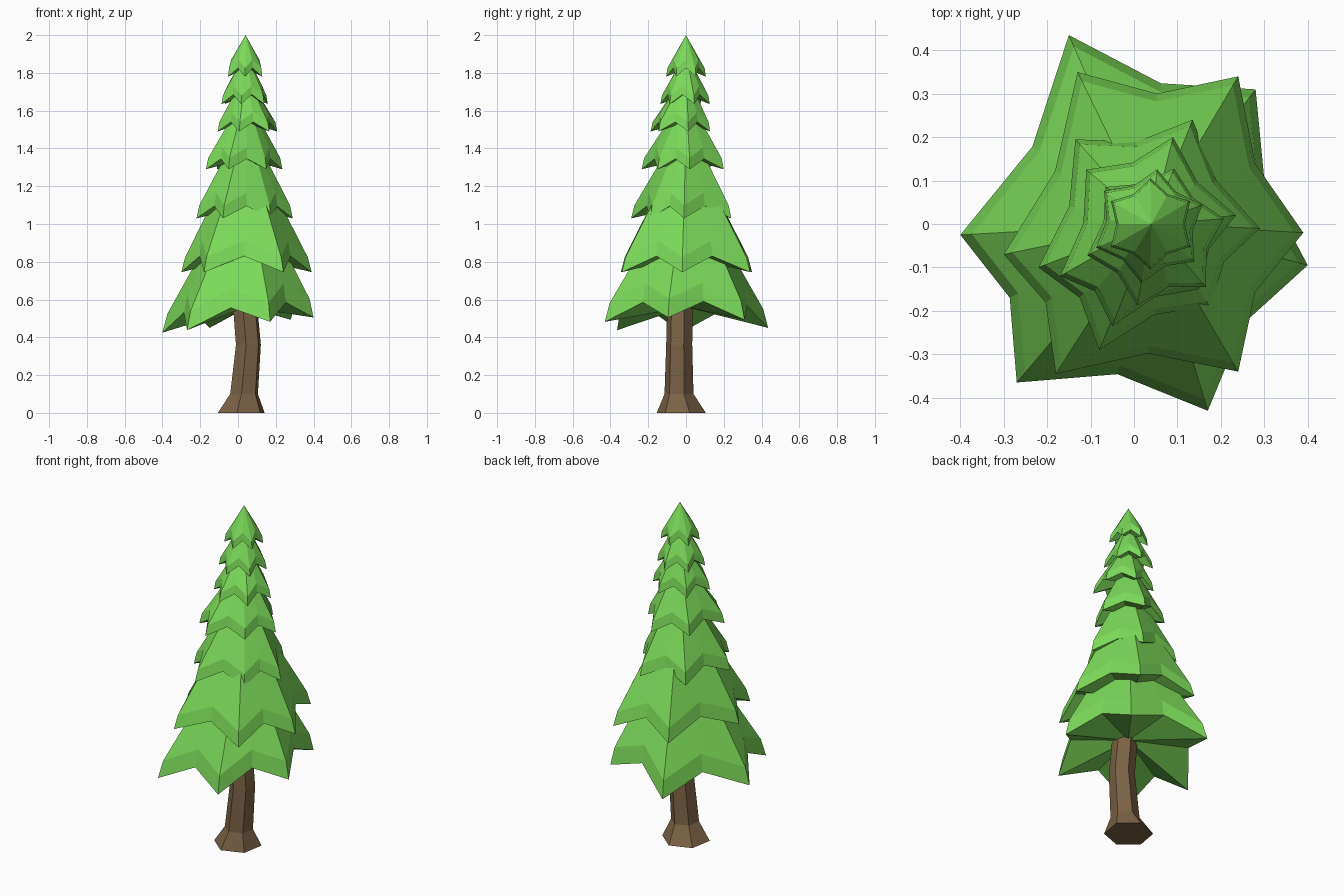
import bpy, bmesh
from math import cos, sin, radians
from mathutils import Vector

if "Cube" in bpy.data.objects:
    bpy.data.objects.remove(bpy.data.objects["Cube"])


def material(name, rgb):
    m = bpy.data.materials.new(name)
    m.diffuse_color = (*rgb, 1)
    m.use_nodes = True
    m.node_tree.nodes["Principled BSDF"].inputs["Base Color"].default_value = m.diffuse_color
    return m


def skin(name, rings, apex, base, mat):
    """Join stacked rings with faces, closed by fans to an apex and a base point."""
    bm = bmesh.new()
    loops = [[bm.verts.new(p) for p in r] for r in rings]
    top, bottom = bm.verts.new(apex), bm.verts.new(base)
    n = len(loops[0])
    for i in range(n):
        j = (i + 1) % n
        for a, b in zip(loops, loops[1:]):
            bm.faces.new((a[i], a[j], b[j], b[i]))
        bm.faces.new((loops[-1][i], loops[-1][j], top))
        bm.faces.new((loops[0][j], loops[0][i], bottom))
    bmesh.ops.recalc_face_normals(bm, faces=bm.faces)
    me = bpy.data.meshes.new(name)
    bm.to_mesh(me)
    bm.free()
    me.materials.append(mat)
    bpy.context.collection.objects.link(bpy.data.objects.new(name, me))


def ngon(cx, cy, r, rot, z=0.0):
    return [Vector((cx + r * cos(radians(rot + 60 * k)),
                    cy + r * sin(radians(rot + 60 * k)), z)) for k in range(6)]


def tier(name, tips, z, dip, band, apex_z, mat, tilt=0.0):
    """Six-pointed skirt: drooping tips, raised valleys, a steep hem, then a cone."""
    c = Vector((0.04, 0, 0))
    low = []
    for i, p in enumerate(tips):
        t = Vector((p[0], p[1], z + tilt * p[0]))
        q = tips[(i + 1) % 6]
        v = c + ((Vector((p[0], p[1], 0)) + Vector((q[0], q[1], 0))) / 2 - c) * 0.87
        v.z = z + dip + tilt * v.x
        low += [t, v]
    hem = [Vector((c.x + (p.x - c.x) * 0.94, p.y * 0.94, p.z + band)) for p in low]
    skin(name, [low, hem], (c.x, c.y, apex_z), (c.x, c.y, z + dip), mat)


green = material("needles", (0.20, 0.70, 0.10))
brown = material("bark", (0.20, 0.125, 0.06))

# Trunk with flared foot and a slight bend
trunk = [ngon(0.017, -0.025, 0.132, 20, 0), ngon(0.032, -0.037, 0.078, 20, 0.10),
         ngon(0.055, -0.036, 0.070, 20, 0.36), ngon(0.035, -0.032, 0.068, 20, 0.60)]
skin("trunk", trunk, (0.035, -0.032, 0.62), (0.017, -0.025, 0), brown)

# Foliage tiers from the bottom up
tier("foliage_tier_1", [(0.40, -0.095), (0.28, 0.31), (-0.15, 0.435), (-0.40, -0.025),
     (-0.27, -0.365), (0.17, -0.43)], 0.465, 0.095, 0.10, 1.27, green, 0.1)
tier("foliage_tier_2", [(0.39, -0.02), (0.24, 0.34), (-0.13, 0.35), (-0.30, -0.07),
     (-0.18, -0.345), (0.24, -0.34)], 0.745, 0.085, 0.08, 1.47, green)
tier("foliage_tier_3", [(0.29, -0.01), (0.135, 0.24), (-0.135, 0.195), (-0.22, -0.10),
     (-0.08, -0.29), (0.175, -0.19)], 1.03, 0.065, 0.07, 1.56, green)
tier("foliage_tier_4", [(0.235, 0.02), (0.09, 0.20), (-0.11, 0.125), (-0.17, -0.12),
     (-0.05, -0.235), (0.15, -0.15)], 1.29, 0.055, 0.06, 1.69, green)
tier("foliage_tier_5", ngon(0.05, -0.03, 0.163, 15), 1.49, 0.05, 0.05, 1.80, green)
tier("foliage_tier_6", ngon(0.035, -0.005, 0.132, 22), 1.635, 0.05, 0.045, 1.91, green)
tier("foliage_tier_7", ngon(0.038, 0, 0.105, 30), 1.78, 0.045, 0.045, 2.0, green)
